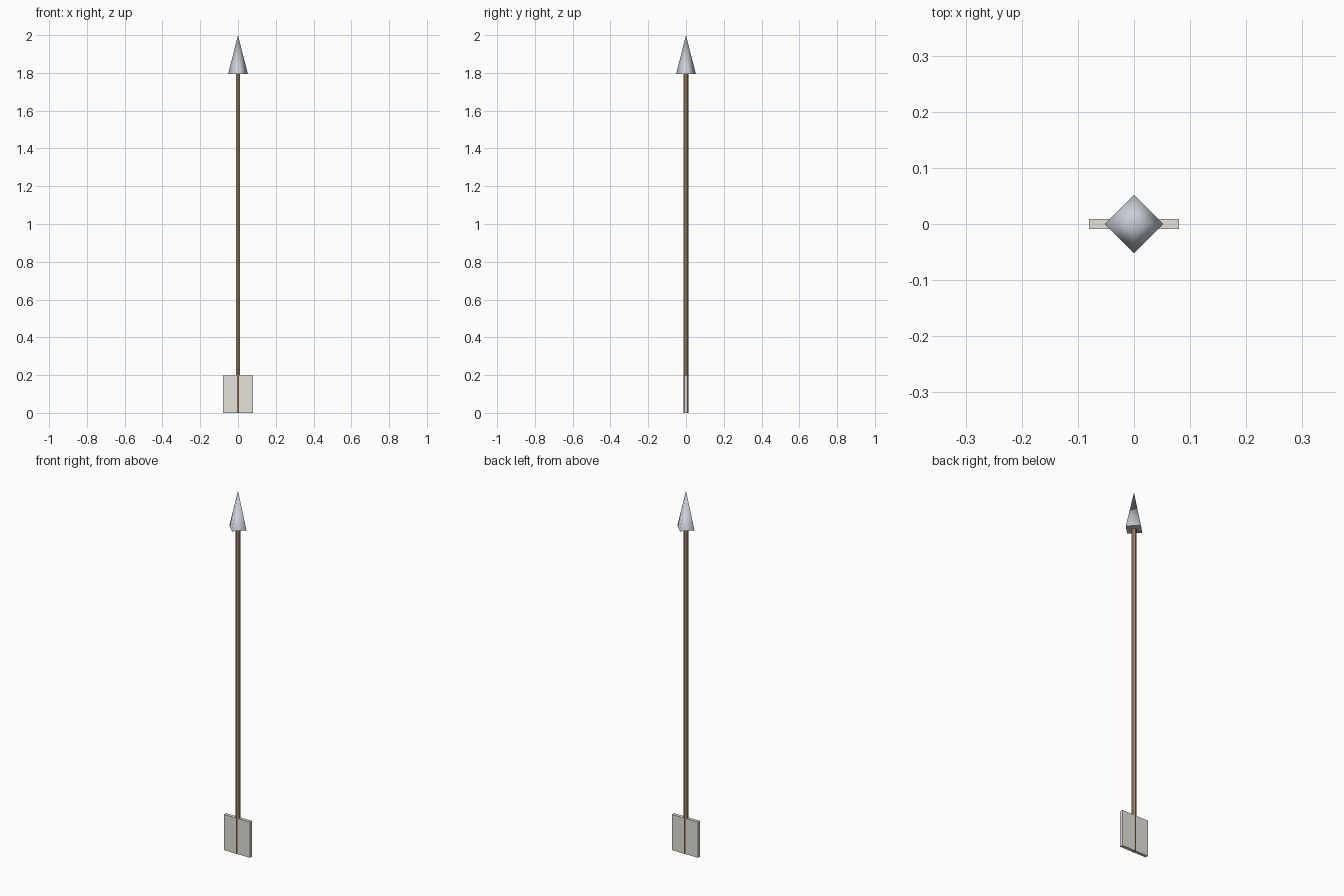
import bpy

if "Cube" in bpy.data.objects:
    bpy.data.objects.remove(bpy.data.objects["Cube"])


def finish(obj, name, color):
    obj.name = name
    mat = bpy.data.materials.new(name + "_material")
    mat.diffuse_color = (*color, 1)
    mat.use_nodes = True
    mat.node_tree.nodes["Principled BSDF"].inputs["Base Color"].default_value = mat.diffuse_color
    obj.data.materials.append(mat)
    return obj


HEAD_BASE = 1.795

# Thin wooden shaft, standing upright
bpy.ops.mesh.primitive_cylinder_add(vertices=6, radius=0.012, depth=HEAD_BASE,
                                    location=(0, 0, HEAD_BASE / 2))
finish(bpy.context.object, "shaft", (0.42, 0.25, 0.12))

# Four-sided metal head with softly shaded sides and a flat base
bpy.ops.mesh.primitive_cone_add(vertices=4, radius1=0.052, radius2=0,
                                depth=2 - HEAD_BASE,
                                location=(0, 0, (2 + HEAD_BASE) / 2))
head = finish(bpy.context.object, "arrow_head", (0.58, 0.62, 0.67))
bpy.ops.object.shade_smooth_by_angle(angle=1.6)

# Flat fletching plate across the tail
bpy.ops.mesh.primitive_cube_add(size=1, location=(0, 0, 0.0985))
plate = finish(bpy.context.object, "fletching", (0.78, 0.76, 0.70))
plate.scale = (0.16, 0.018, 0.197)
bpy.ops.object.transform_apply(location=False, rotation=False, scale=True)
